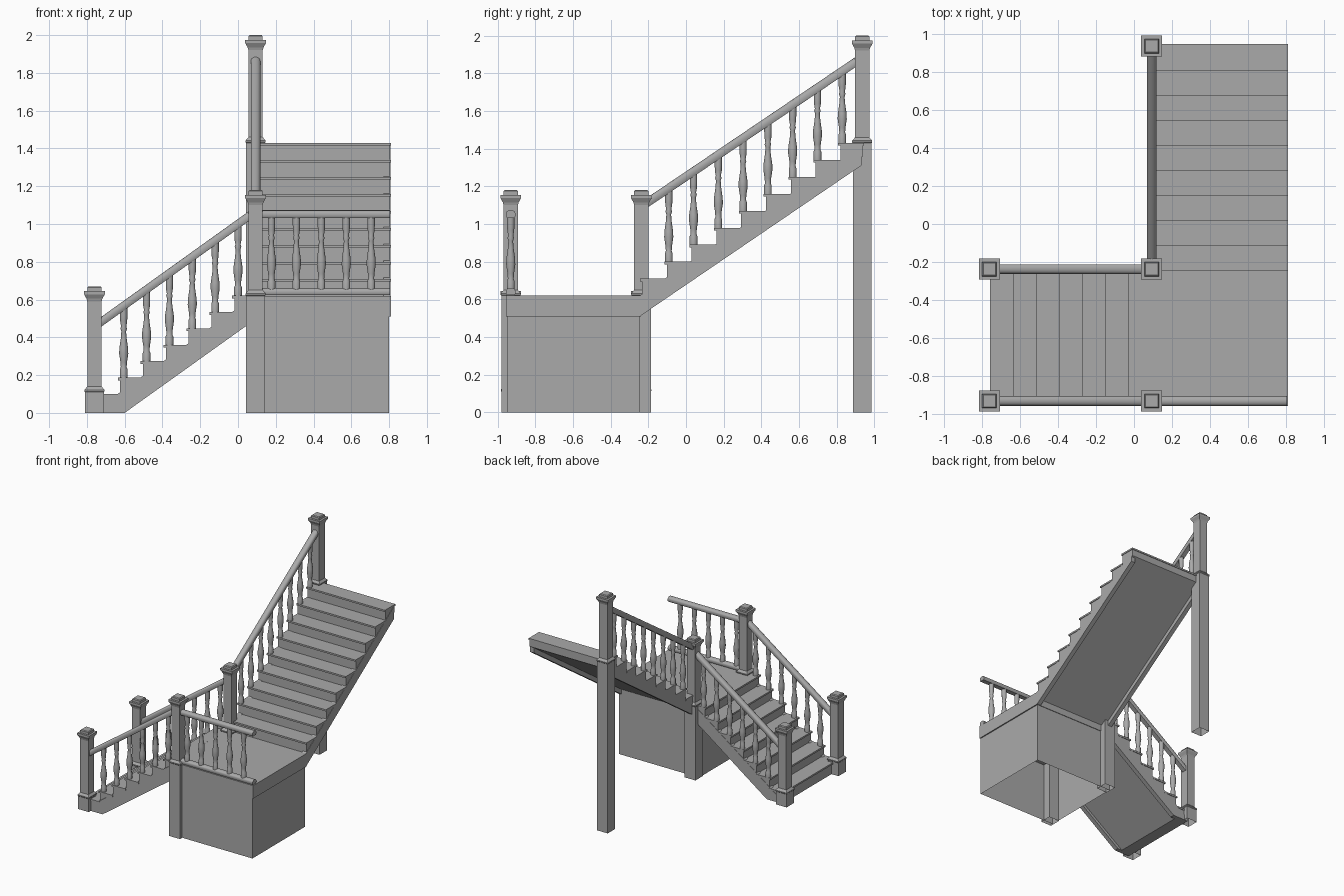
import bpy, bmesh, math
from mathutils import Vector

cube = bpy.data.objects.get("Cube")
if cube:
    bpy.data.objects.remove(cube)

grey = bpy.data.materials.new("stone_grey")
grey.use_nodes = True
COLOUR = (0.4, 0.4, 0.4, 1)
grey.diffuse_color = COLOUR
grey.node_tree.nodes["Principled BSDF"].inputs["Base Color"].default_value = COLOUR


def finish(name, bm, smooth=False):
    bmesh.ops.recalc_face_normals(bm, faces=bm.faces)
    mesh = bpy.data.meshes.new(name)
    bm.to_mesh(mesh)
    bm.free()
    mesh.materials.append(grey)
    obj = bpy.data.objects.new(name, mesh)
    bpy.context.collection.objects.link(obj)
    if smooth:
        bpy.ops.object.select_all(action='DESELECT')
        obj.select_set(True)
        bpy.context.view_layer.objects.active = obj
        bpy.ops.object.shade_smooth_by_angle(angle=math.radians(40))
    return obj


def skin(bm, rings, cap_start=True, cap_end=True):
    """Join successive rings of points with quads and cap the ends."""
    loops = [[bm.verts.new(p) for p in ring] for ring in rings]
    n = len(loops[0])
    for a, b in zip(loops, loops[1:]):
        for i in range(n):
            j = (i + 1) % n
            bm.faces.new((a[i], a[j], b[j], b[i]))
    if cap_start:
        bm.faces.new(loops[0])
    if cap_end:
        bm.faces.new(loops[-1])


def box(bm, lo, hi, bottom=True):
    rings = [[(lo[0], lo[1], z), (hi[0], lo[1], z), (hi[0], hi[1], z), (lo[0], hi[1], z)]
             for z in (lo[2], hi[2])]
    skin(bm, rings, cap_start=bottom)


def turned(bm, x, y, profile, sides, bottom=True):
    """Stack of regular polygons; profile holds (z, half width)."""
    turn = math.pi / sides
    grow = 1 / math.cos(turn) if sides == 4 else 1
    rings = [[(x + r * grow * math.cos(turn + 2 * math.pi * i / sides),
               y + r * grow * math.sin(turn + 2 * math.pi * i / sides), z)
              for i in range(sides)] for z, r in profile]
    skin(bm, rings, cap_start=bottom)


# Newel posts: wide base, flared collar, slim shaft, moulded cap
def post(name, x, y, base, top):
    bm = bmesh.new()
    turned(bm, x, y, [(0, .05), (base, .05), (base + .004, .053), (base + .012, .053),
                      (base + .03, .038), (top - .08, .038), (top - .065, .042),
                      (top - .042, .055), (top - .026, .055), (top - .026, .038),
                      (top - .006, .038), (top, .032)], 4, bottom=False)
    finish(name, bm)


FRONT, BACK, START, CORNER, END = -.93, -.237, -.76, .093, .935
post("front_start_post", START, FRONT, .11, .67)
post("back_start_post", START, BACK, .11, .67)
post("front_landing_post", CORNER, FRONT, .62, 1.18)
post("back_landing_post", CORNER, BACK, .62, 1.18)
post("top_post", CORNER, END, 1.43, 2.0)

# Landing slab on a hollow plinth
bm = bmesh.new()
box(bm, (.05, -.955, .51), (.81, -.24, .62))
finish("landing_slab", bm)
bm = bmesh.new()
box(bm, (.05, -.95, 0), (.8, -.245, .511), bottom=False)
finish("landing_plinth", bm)


# Flights: s runs up the flight, w across it
def along_x(s, w, z):
    return (s, w, z)


def along_y(s, w, z):
    return (w, s, z)


def prism(bm, outline, w0, w1, place):
    skin(bm, [[place(s, w, z) for s, z in outline] for w in (w0, w1)])


def flight(name, place, noses, under, stringer, w0, w1, end):
    """noses: (s, z) of each tread's front edge; under: body underside points."""
    inset, thick = .012, .014
    zigzag, low = [], under[0][1]
    for s, z in noses:
        zigzag += [(s + inset, low), (s + inset, z - thick)]
        low = z - thick
    bm = bmesh.new()
    prism(bm, zigzag + [(end, low)] + under[:0:-1], w0 + .005, w1 - .005, place)
    finish(name + "_steps", bm)

    bm = bmesh.new()
    for i, (s, z) in enumerate(noses):
        back = noses[i + 1][0] + inset if i + 1 < len(noses) else end + .005
        prism(bm, [(s, z - thick), (back, z - thick), (back, z), (s, z)], w0, w1, place)
    finish(name + "_treads", bm)

    bm = bmesh.new()
    for a, b in ((w0 + .002, w0 + .04), (w1 - .04, w1 - .002)):
        prism(bm, stringer, a, b, place)
    finish(name + "_stringers", bm)


lower_noses = [(-.757 + .121 * i, .1 + .0867 * i) for i in range(7)]
upper_noses = [(-.245 + .1315 * i, .71 + .09 * i) for i in range(9)]

flight("lower_flight", along_x, lower_noses,
       [(-.745, 0), (-.642, 0), (.06, .5)],
       [(-.735, 0), (-.6, 0), (.05, .465), (.05, .592), (-.735, .03)],
       -.955, -.22, .06)
flight("upper_flight", along_y, upper_noses,
       [(-.233, .56), (-.233, .56), (.94, 1.36)],
       [(-.245, .51), (.93, 1.31), (.93, 1.415), (-.245, .62)],
       .072, .81, .94)


# Handrails with rounded tops, swept between two points
def rail(name, start, end, height):
    a, b = Vector(start), Vector(end)
    side = (b - a).cross(Vector((0, 0, 1))).normalized()
    h = height / 2
    section = [(-.02, -h), (.02, -h), (.025, -h * .6), (.025, h * .2)]
    section += [(.025 * math.cos(t), h * (.2 + .8 * math.sin(t)))
                for t in (math.pi * k / 6 for k in range(1, 6))]
    section += [(-.025, h * .2), (-.025, -h * .6)]
    bm = bmesh.new()
    skin(bm, [[p + side * u + Vector((0, 0, v)) for u, v in section] for p in (a, b)])
    finish(name, bm, True)


def lower_rail_z(x):
    return .485 + .716 * (x + .72)


def upper_rail_z(y):
    return 1.117 + .675 * (y + .2)


for label, y in (("front", FRONT), ("back", BACK)):
    rail(label + "_lower_handrail", (START, y, lower_rail_z(START)),
         (CORNER, y, lower_rail_z(CORNER)), .052)
rail("upper_handrail", (CORNER, BACK, upper_rail_z(BACK)),
     (CORNER, END, upper_rail_z(END)), .054)
rail("landing_handrail", (CORNER, FRONT, 1.053), (.805, FRONT, 1.053), .04)
rail("landing_bottom_rail", (CORNER, FRONT, .642), (.805, FRONT, .642), .038)

# Turned balusters: (fraction of height, radius)
VASE = [(0, .021), (.12, .021), (.15, .016), (.22, .018), (.34, .025), (.42, .024),
        (.56, .016), (.66, .013), (.7, .018), (.73, .014), (.8, .019), (.88, .02), (1, .02)]


def balusters(name, spots):
    bm = bmesh.new()
    for x, y, low, high in spots:
        turned(bm, x, y, [(low + f * (high - low), r) for f, r in VASE], 12)
    finish(name, bm, True)


for label, y in (("front", FRONT), ("back", BACK)):
    balusters(label + "_lower_balusters",
              [(s + .031, y, z, lower_rail_z(s + .031) - .01) for s, z in lower_noses[1:]])
balusters("upper_balusters",
          [(CORNER, s + .022, z, upper_rail_z(s + .022) - .01) for s, z in upper_noses[1:]])
balusters("landing_balusters",
          [(.177 + .132 * i, FRONT, .65, 1.045) for i in range(5)])
